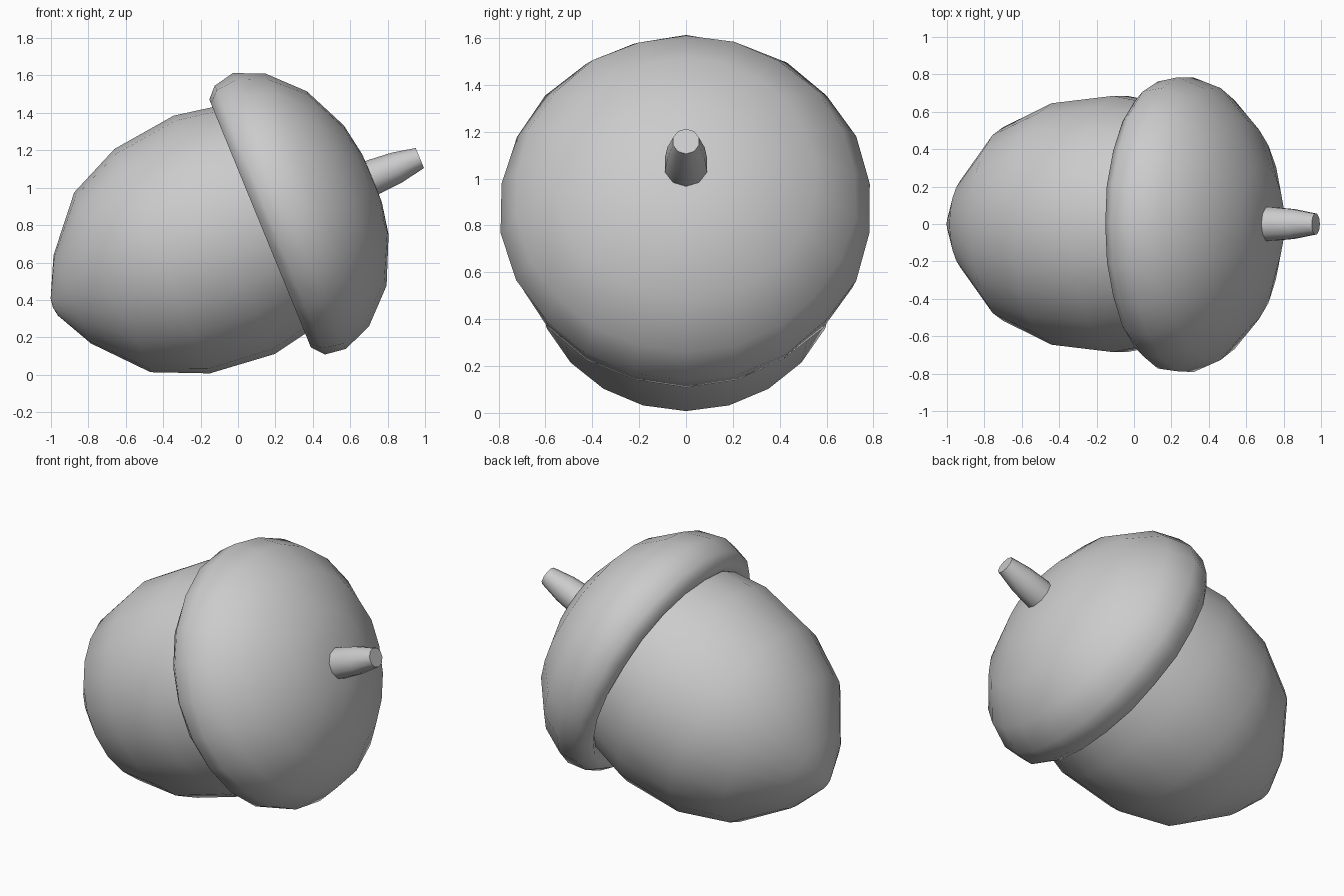
import bpy, bmesh, math, random

if "Cube" in bpy.data.objects:
    bpy.data.objects.remove(bpy.data.objects["Cube"])

random.seed(4)


def lathe(name, profile, segs, origin, tilt, jitter=0.0, sharp=60):
    """Revolve (height, radius) points about an axis leaning `tilt` degrees above +x."""
    bm = bmesh.new()
    rings = []
    for t, r in profile:
        if r == 0:
            rings.append([bm.verts.new((0, 0, t))])
            continue
        ring = []
        for i in range(segs):
            a = 2 * math.pi * i / segs
            rr = r + random.uniform(-jitter, jitter)
            ring.append(bm.verts.new((rr * math.cos(a), rr * math.sin(a), t)))
        rings.append(ring)
    for lo, hi in zip(rings, rings[1:]):
        for i in range(segs):
            j = (i + 1) % segs
            if len(lo) == 1:
                bm.faces.new((lo[0], hi[j], hi[i]))
            elif len(hi) == 1:
                bm.faces.new((lo[i], lo[j], hi[0]))
            else:
                bm.faces.new((lo[i], lo[j], hi[j], hi[i]))
    bmesh.ops.recalc_face_normals(bm, faces=bm.faces)
    me = bpy.data.meshes.new(name)
    bm.to_mesh(me)
    bm.free()
    ob = bpy.data.objects.new(name, me)
    bpy.context.collection.objects.link(ob)
    ob.location = origin
    ob.rotation_euler = (0, math.radians(90 - tilt), 0)
    bpy.ops.object.select_all(action='DESELECT')
    ob.select_set(True)
    bpy.context.view_layer.objects.active = ob
    bpy.ops.object.shade_smooth_by_angle(angle=math.radians(sharp))
    return ob


# Nut: blunt tip widening to the cap, its top end hidden inside the cap
lathe("nut",
      [(-1.225, 0), (-1.217, 0.05), (-1.113, 0.256), (-0.88, 0.522),
       (-0.59, 0.652), (-0.23, 0.692), (0.02, 0.645)],
      22, (0.138, 0, 0.838), 23)

# Cap: rolled rim and shallow, slightly lumpy dome
CAP_ORIGIN, CAP_TILT = (0.146, 0, 0.82), 22.3
lathe("cap",
      [(0.01, 0.62), (-0.03, 0.675), (-0.03, 0.72), (0.025, 0.775),
       (0.14, 0.795), (0.30, 0.73), (0.47, 0.56), (0.583, 0.31),
       (0.615, 0.14), (0.62, 0)],
      22, CAP_ORIGIN, CAP_TILT, jitter=0.006, sharp=80)

# Stem: tapered peg with a flat end
lathe("stem",
      [(0.59, 0.093), (0.63, 0.095), (0.76, 0.084), (0.893, 0.058), (0.893, 0)],
      10, CAP_ORIGIN, CAP_TILT)
